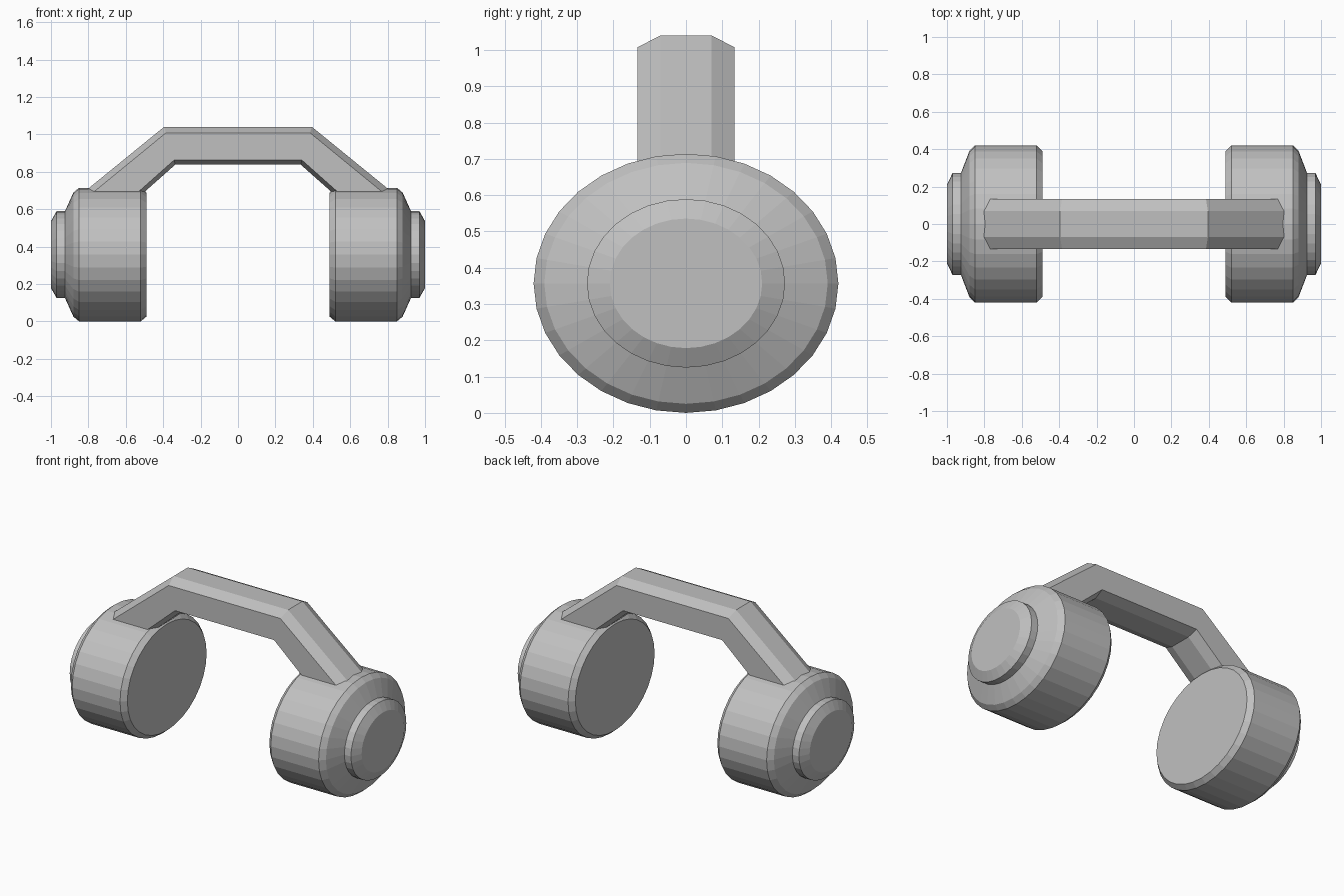
import bpy
import bmesh
from math import cos, sin, tau

cube = bpy.data.objects.get("Cube")
if cube:
    bpy.data.objects.remove(cube, do_unlink=True)

grey = bpy.data.materials.new("plain grey")
grey.use_nodes = True
colour = (0.53, 0.53, 0.53, 1)
grey.diffuse_color = colour
grey.node_tree.nodes["Principled BSDF"].inputs["Base Color"].default_value = colour

SIDES = 32
RADIUS_Y, RADIUS_Z, CENTRE_Z = 0.42, 0.357, 0.357


def loft(name, rings):
    """Skin a row of closed rings and cap both ends."""
    bm = bmesh.new()
    loops = [[bm.verts.new(p) for p in ring] for ring in rings]
    n = len(loops[0])
    for a, b in zip(loops, loops[1:]):
        for i in range(n):
            j = (i + 1) % n
            bm.faces.new((a[i], a[j], b[j], b[i]))
    bm.faces.new(loops[0])
    bm.faces.new(loops[-1])
    bmesh.ops.recalc_face_normals(bm, faces=bm.faces)
    mesh = bpy.data.meshes.new(name)
    bm.to_mesh(mesh)
    bm.free()
    mesh.materials.append(grey)
    obj = bpy.data.objects.new(name, mesh)
    bpy.context.collection.objects.link(obj)
    return obj


def oval(x, scale):
    return [(x, RADIUS_Y * scale * cos(tau * i / SIDES),
             CENTRE_Z + RADIUS_Z * scale * sin(tau * i / SIDES))
            for i in range(SIDES)]


# Ear cups with a raised outer disc: (distance from centre, relative radius)
cup = [(0.49, 0.93), (0.52, 1), (0.85, 1), (0.88, 0.93), (0.925, 0.65)]
disc = [(0.91, 0.65), (0.97, 0.65), (1.0, 0.5)]
for side, sign in (("left", 1), ("right", -1)):
    loft(side + "_ear_cup", [oval(sign * x, r) for x, r in cup])
    loft(side + "_outer_disc", [oval(sign * x, r) for x, r in disc])

# Headband: chamfered section, its four levels from outer to inner edge
HALF, FLAT = 0.133, 0.07
end = [(0.862, 0.66), (0.81, 0.66), (0.569, 0.66), (0.536, 0.66)]
bend = [(0.395, 1.04), (0.385, 1.008), (0.342, 0.862), (0.335, 0.838)]
widths = [FLAT, HALF, HALF, FLAT]


def section(levels, sign):
    ring = [(sign * x, w, z) for (x, z), w in zip(levels, widths)]
    return ring + [(x, -y, z) for x, y, z in reversed(ring)]


loft("headband", [section(end, -1), section(bend, -1),
                  section(bend, 1), section(end, 1)])
